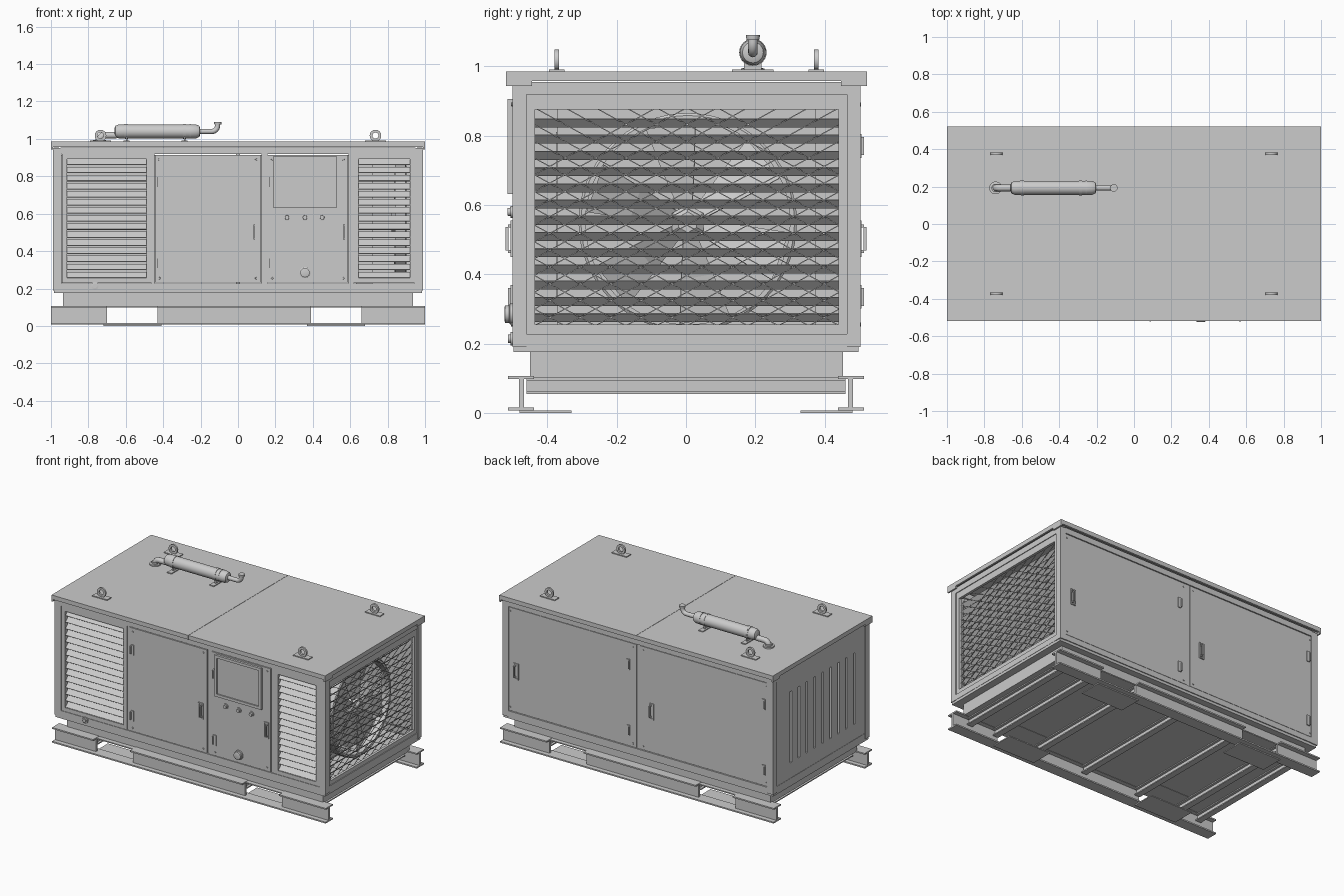
import bpy, bmesh, math
from mathutils import Matrix, Vector

if "Cube" in bpy.data.objects:
    bpy.data.objects.remove(bpy.data.objects["Cube"])

R, T = Matrix.Rotation, Matrix.Translation
rad = math.radians


def finish(name, bm, smooth=False):
    me = bpy.data.meshes.new(name)
    bmesh.ops.recalc_face_normals(bm, faces=bm.faces)
    bm.to_mesh(me)
    bm.free()
    ob = bpy.data.objects.new(name, me)
    bpy.context.collection.objects.link(ob)
    if smooth:
        bpy.ops.object.select_all(action='DESELECT')
        ob.select_set(True)
        bpy.context.view_layer.objects.active = ob
        bpy.ops.object.shade_smooth_by_angle(angle=rad(35))
    return ob


def cube(bm, c, s, rot=Matrix()):
    bmesh.ops.create_cube(bm, size=1, matrix=T(c) @ rot @ Matrix.Diagonal((*s, 1)))


def boxes(name, spans):
    """Each span is (x0, x1, y0, y1, z0, z1)."""
    bm = bmesh.new()
    for a, b, c, d, e, f in spans:
        cube(bm, ((a + b) / 2, (c + d) / 2, (e + f) / 2), (b - a, d - c, f - e))
    return finish(name, bm)


def lathe(name, profile, mat, segs=32):
    """Spin (radius, height) points about local z, then place with mat."""
    bm = bmesh.new()
    vs = [bm.verts.new((r, 0, h)) for r, h in profile]
    es = [bm.edges.new(p) for p in zip(vs, vs[1:])]
    bmesh.ops.spin(bm, geom=vs + es, cent=(0, 0, 0), axis=(0, 0, 1), angle=2 * math.pi, steps=segs)
    bmesh.ops.remove_doubles(bm, verts=bm.verts, dist=1e-5)
    bmesh.ops.transform(bm, matrix=mat, verts=bm.verts)
    return finish(name, bm, True)


def tube(name, pts, r):
    cu = bpy.data.curves.new(name, 'CURVE')
    cu.dimensions, cu.bevel_depth, cu.bevel_resolution, cu.use_fill_caps = '3D', r, 4, True
    sp = cu.splines.new('POLY')
    sp.points.add(len(pts) - 1)
    for p, q in zip(sp.points, pts):
        p.co = (*q, 1)
    ob = bpy.data.objects.new(name, cu)
    bpy.context.collection.objects.link(ob)
    for s in cu.splines:
        s.use_smooth = True


def frame_x(x0, x1, y0, y1, z0, z1, w):
    """Rectangular frame lying in the xz plane."""
    return [(x0, x1, y0, y1, z0, z0 + w), (x0, x1, y0, y1, z1 - w, z1),
            (x0, x0 + w, y0, y1, z0 + w, z1 - w), (x1 - w, x1, y0, y1, z0 + w, z1 - w)]


# Skid: I-beam rails with fork pockets, pocket plates, cross members
PX = [(-1, -.7), (-.43, .39), (.66, 1)]
for s, n in ((-1, 'front'), (1, 'back')):
    def Y(a, b): return tuple(sorted((s * a, s * b)))
    boxes(f'{n}_skid_rail',
          [(a, b, *Y(.438, .513), .098, .107) for a, b in PX]
          + [(-1, 1, *Y(.438, .513), .007, .016)]
          + [(a, b, *Y(.467, .482), .016, .098) for a, b in PX])
    boxes(f'{n}_fork_pocket_plates',
          [(a, b, *Y(.33, .48), z, z + .007) for a, b in ((-.72, -.41), (.37, .68)) for z in (0, .098)])
boxes('cross_members', [q for x in (-.88, -.72, -.41, 0, .37, .68, .88) for q in
      ((x - .02, x + .02, -.46, .46, .093, .101), (x - .02, x + .02, -.46, .46, .055, .062),
       (x - .004, x + .004, -.46, .46, .06, .096))])

# Base tray and sill
boxes('base_tray', [(-.936, .936, -.45, .453, .1, .176)])
boxes('sill', [(-.985, .985, -.497, .497, .175, .192)])

# Canopy skeleton: corner posts, rails, dividers
boxes('corner_posts', [(x, x + .045, y, y + .04, .19, .95) for x in (-.99, .945) for y in (-.5, .464)])
boxes('canopy_rails', [(-.95, .95, y, y + .035, z0, z1) for y in (-.499, .468) for z0, z1 in ((.192, .228), (.918, .955))]
      + [(x, x + .03, -.465, .468, z0, z1) for x in (-.987, .957) for z0, z1 in ((.192, .228), (.918, .955))])
boxes('front_dividers', [(a, b, -.494, -.45, .228, .918) for a, b in ((-.462, -.447), (.125, .157), (.59, .617))])
boxes('back_divider', [(-.012, .012, .46, .496, .228, .918)])

# Roof in two halves with folded edges
for n, a, b in (('left', -1, -.001), ('right', .001, 1)):
    boxes(f'{n}_roof', [(a, b, -.519, .522, .97, .985), (a, b, -.519, -.505, .957, .97), (a, b, .508, .522, .957, .97),
                        ((a, a + .012, -.505, .508, .957, .97) if a < -.5 else (b - .012, b, -.505, .508, .957, .97))])
boxes('roof_corner_drips', [(x, x + .01, y, y + .075, .943, .972) for x in (-1, .99) for y in (-.519, .447)])

# Front louvre panels
for n, a, b in (('left', -.94, -.462), ('right', .617, .945)):
    boxes(f'{n}_louvre_frame', frame_x(a, b, -.499, -.475, .23, .918, .026))
    bm = bmesh.new()
    for i in range(15):
        cube(bm, ((a + b) / 2, -.478, .272 + i * .0432), (b - a - .05, .044, .004), R(rad(45), 4, 'X'))
    finish(f'{n}_louvre_slats', bm)

# Doors, with hinges, handles and corner screws
def door(name, x0, x1, y, hinge_x, handle_x):
    s = 1 if y > 0 else -1
    def P(a, b): return tuple(sorted((y + s * a, y + s * b)))
    boxes(name, [(x0, x1, *P(-.02, 0), .232, .914)])
    boxes(name + '_hinges', [q for z in (.335, .77) for q in
          ((hinge_x - .011, hinge_x + .011, *P(0, .006), z - .034, z + .034),
           (hinge_x - .014, hinge_x - .006, *P(.004, .013), z - .026, z + .026))])
    boxes(name + '_handle', frame_x(handle_x - .018, handle_x + .018, *P(0, .006), .45, .555, .007)
          + [(handle_x + .002, handle_x + .011, *P(.012, .021), .468, .537)]
          + [(handle_x + .002, handle_x + .011, *P(0, .014), z, z + .008) for z in (.462, .535)])
    bm = bmesh.new()
    for x in (x0 + .025, x1 - .025):
        for z in (.255, .89):
            bmesh.ops.create_cone(bm, cap_ends=True, segments=10, radius1=.006, radius2=.005, depth=.006,
                                  matrix=T((x, y + s * .002, z)) @ R(rad(90), 4, 'X'))
    finish(name + '_screws', bm)


door('engine_door', -.445, .122, -.5, -.42, .08)
door('control_door', .158, .588, -.5, .182, .56)
door('back_right_door', .012, .96, .5, .07, .89)
door('back_left_door', -.96, -.012, .5, -.92, -.1)

# Control window, knobs, round outlet, drain
boxes('control_window', frame_x(.187, .53, -.515, -.499, .632, .905, .018) + [(.2, .52, -.507, -.5, .645, .895)])
FRONT = R(rad(90), 4, 'X')
for i, x in enumerate((.262, .358, .45)):
    lathe(f'control_knob_{i + 1}', [(0, 0), (.017, 0), (.017, .006), (.012, .007), (.011, .015), (0, .015)],
          T((x, -.5, .58)) @ FRONT, 20)
lathe('round_outlet', [(0, 0), (.03, 0), (.03, .008), (.025, .01), (.025, .022), (.018, .024), (0, .024)],
      T((.358, -.5, .285)) @ FRONT, 28)
lathe('drain_plug', [(0, 0), (.02, 0), (.02, .008), (.012, .009), (.012, .016), (0, .016)],
      T((-.765, -.498, .214)) @ FRONT, 20)

# Left end panel with nine vertical slots
ys = [-.35 + i * .0825 for i in range(9)]
edges = [-.46] + [v for y in ys for v in (y - .009, y + .009)] + [.464]
boxes('left_end_panel', [(-.985, -.97, -.46, .464, .228, .33), (-.985, -.97, -.46, .464, .8, .918)]
      + [(-.985, -.97, edges[i], edges[i + 1], .33, .8) for i in range(0, len(edges), 2)])
boxes('left_slot_baffles', [(-.962, -.957, y - .025, y + .025, .32, .81) for y in ys])

# Right end: frame, upturned slats, diamond mesh
boxes('right_grille_frame', [(.965, .982, -.46, -.435, .228, .918), (.965, .982, .44, .464, .228, .918),
                             (.965, .982, -.435, .44, .228, .255), (.965, .982, -.435, .44, .875, .918)])
bm = bmesh.new()
for i in range(13):
    cube(bm, (.945, .002, .275 + i * .0468), (.034, .875, .003), R(rad(-45), 4, 'Y'))
finish('right_grille_slats', bm)
bm = bmesh.new()
ya, yb, za, zb, slope = -.437, .442, .25, .88, .55
for sgn in (1, -1):
    for k in range(-14, 12):
        y0 = k * .088
        t0, t1 = max(ya, y0), min(yb, y0 + (zb - za) / slope)
        if t1 - t0 < .01:
            continue
        p, q = [Vector((.966, sgn * (t - .0025) + .0025, za + (t - y0) * slope)) for t in (t0, t1)]
        cube(bm, (p + q) / 2, (.003, (q - p).length, .003), R(sgn * math.atan(slope), 4, 'X'))
finish('right_grille_mesh', bm)

# Cooling fan, ring and radiator
RIGHT = T((.84, .005, .55)) @ R(rad(90), 4, 'Y')
lathe('fan_ring', [(.295, 0), (.315, 0), (.315, .055), (.308, .06), (.295, .06), (.295, 0)], RIGHT, 64)
lathe('fan_hub', [(0, -.02), (.052, -.02), (.052, .035), (.03, .05), (0, .05)], RIGHT, 6)
bm = bmesh.new()
for i in range(6):
    vs = []
    for r, w, a in ((.04, .03, 50), (.16, .06, 38), (.285, .08, 25)):
        for s in (-1, 1):
            v = Vector((s * w * math.sin(rad(a)) * .6, s * w * math.cos(rad(a)), r))
            vs.append(bm.verts.new(T((.86, .005, .55)) @ R(rad(60 * i + 10), 4, 'X') @ v))
    bm.faces.new((vs[0], vs[1], vs[3], vs[2]))
    bm.faces.new((vs[2], vs[3], vs[5], vs[4]))
fan = finish('fan_blades', bm)
fan.modifiers.new('thickness', 'SOLIDIFY').thickness = .004
boxes('radiator', [(.63, .72, -.372, .375, .176, .955)])
boxes('fan_struts', [(.72, .845, y - .01, y + .01, z - .01, z + .01)
                     for y, z in ((-.3, .55), (.31, .55), (.005, .245), (.005, .855))])

# Lifting eyes
for i, (x, y) in enumerate((x, y) for x in (-.735, .735) for y in (-.373, .376)):
    boxes(f'lifting_eye_base_{i + 1}', [(x - .055, x + .055, y - .022, y + .022, .985, .991),
                                        (x - .018, x + .018, y - .005, y + .005, .99, 1.003)])
    lathe(f'lifting_eye_{i + 1}', [(.016, -.006), (.031, -.006), (.031, .006), (.016, .006), (.016, -.006)],
          T((x, y, 1.018)) @ FRONT, 28)

# Silencer with straps, inlet elbow and raised tail pipe
YM, ZM = .193, 1.04
lathe('silencer_body', [(0, 0), (.018, 0), (.03, .005), (.037, .022), (.037, .05), (.039, .05), (.039, .058), (.037, .058),
                        (.037, .4), (.039, .4), (.039, .408), (.037, .408), (.037, .436), (.03, .453), (.018, .458), (0, .458)],
      T((-.66, YM, ZM)) @ R(rad(90), 4, 'Y'), 40)


def arc(cx, cz, r, a0, a1, n=10):
    return [(cx + r * math.cos(rad(a0 + (a1 - a0) * i / n)), YM, cz + r * math.sin(rad(a0 + (a1 - a0) * i / n)))
            for i in range(n + 1)]


tube('inlet_elbow', [(-.65, YM, 1.02)] + arc(-.71, .99, .03, 90, 180) + [(-.74, YM, .985)], .018)
lathe('inlet_flange', [(0, 0), (.034, 0), (.034, .009), (.022, .01), (.022, .02), (0, .02)], T((-.74, YM, .985)))
tube('tail_pipe', [(-.21, YM, ZM)] + arc(-.14, ZM + .03, .03, -90, 0) + [(-.11, YM, 1.085)], .014)
lathe('tail_pipe_cap', [(0, 0), (.018, 0), (.02, .01), (.02, .014), (0, .014)], T((-.108, YM, 1.076)), 24)
for i, x in enumerate((-.595, -.285)):
    boxes(f'silencer_foot_{i + 1}', [(x - .016, x + .016, YM - .06, YM + .06, .985, .991),
                                     (x - .005, x + .005, YM - .025, YM + .025, .99, 1.02)])
    lathe(f'silencer_strap_{i + 1}', [(.037, -.008), (.0395, -.008), (.0395, .008), (.037, .008)],
          T((x, YM, ZM)) @ R(rad(90), 4, 'Y'), 40)
